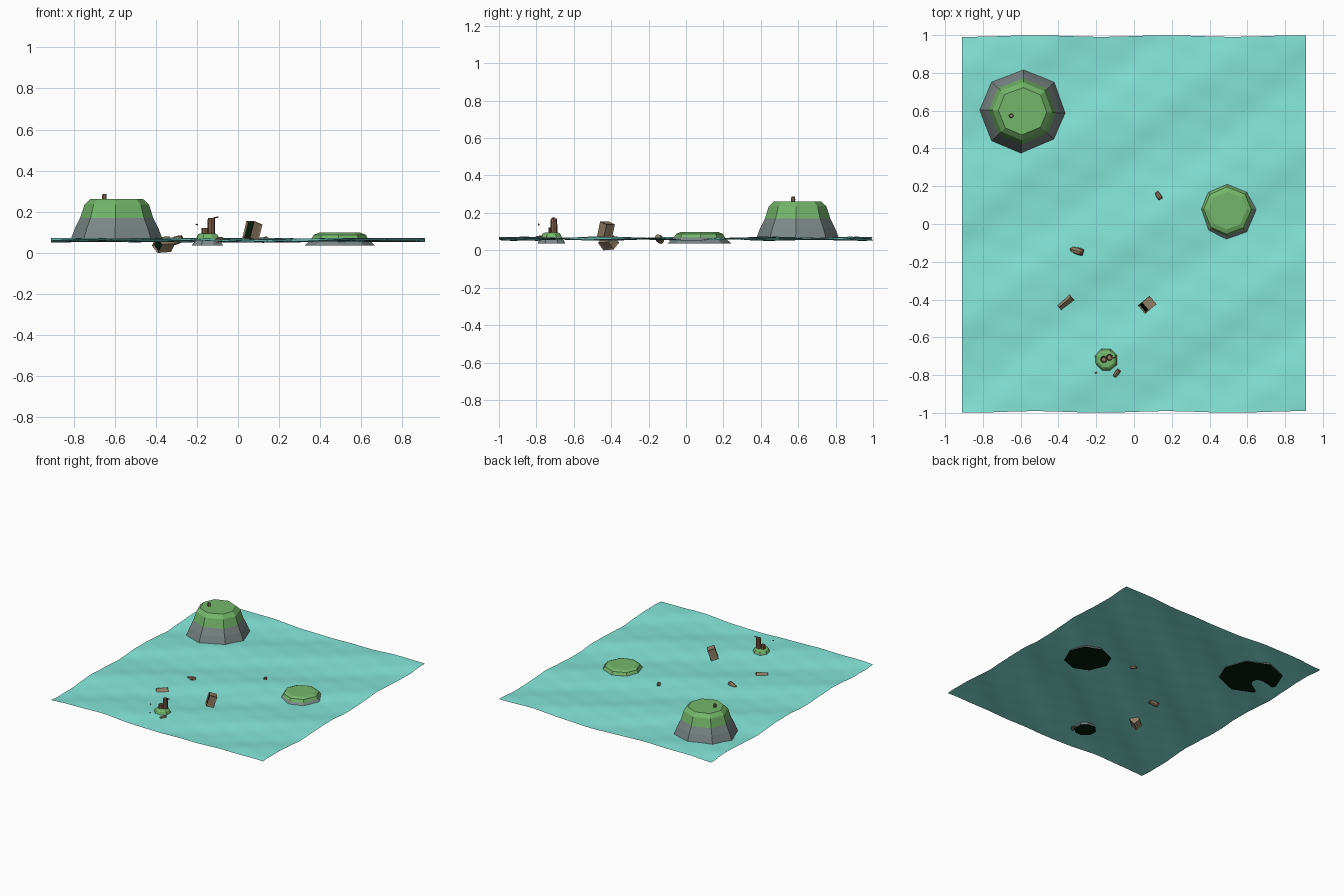
import bpy, bmesh, math, random
from mathutils import Matrix, Euler, Vector

if "Cube" in bpy.data.objects:
    bpy.data.objects.remove(bpy.data.objects["Cube"])

random.seed(4)


def mat(name, rgb):
    m = bpy.data.materials.new(name)
    m.diffuse_color = (*rgb, 1)
    m.use_nodes = True
    m.node_tree.nodes["Principled BSDF"].inputs["Base Color"].default_value = m.diffuse_color
    return m


SEA = mat("sea_teal", (0.235, 0.80, 0.70))
GRASS = mat("grass_green", (0.175, 0.47, 0.145))
ROCK = mat("rock_grey", (0.20, 0.245, 0.245))
WOOD = mat("wood_brown", (0.28, 0.205, 0.13))
BARK = mat("dark_wood", (0.20, 0.10, 0.06))
DARK = mat("underside_dark", (0.001, 0.012, 0.003))


def finish(bm, name, mats, matrix=None, smooth=False):
    if matrix is not None:
        bm.transform(matrix)
    me = bpy.data.meshes.new(name)
    for f in bm.faces:
        f.smooth = smooth
    bm.to_mesh(me)
    bm.free()
    for m in mats:
        me.materials.append(m)
    ob = bpy.data.objects.new(name, me)
    bpy.context.collection.objects.link(ob)
    return ob


def place(loc, rot=(0, 0, 0)):
    return Matrix.Translation(loc) @ Euler([math.radians(a) for a in rot]).to_matrix().to_4x4()


# sea: one thin rippled sheet with diagonal swell
bm = bmesh.new()
bmesh.ops.create_grid(bm, x_segments=72, y_segments=80, size=1)
for v in bm.verts:
    x, y = v.co.x * 0.91, v.co.y * 0.995
    z = 0.062 + 0.007 * math.sin(10 * (y - 0.5 * x) + 2.0) + 0.003 * math.sin(4 * y + 5 * x + 1)
    z += 0.0012 * math.sin(19 * x - 23 * y) + 0.0008 * math.sin(13 * x + 37 * y)
    v.co = (x, y + 0.004 * math.sin(9 * x), z)
finish(bm, "sea", [SEA], smooth=True)


# islands: eight-sided lofts, rock below and grass above, dark base
def island(name, cx, cy, rings, grass_z, jitter, turn=0.0):
    bm = bmesh.new()
    wob = [(random.uniform(-jitter, jitter), random.uniform(-0.06, 0.06)) for _ in range(8)]
    loops = []
    for r, z in rings:
        loops.append([bm.verts.new((cx + (r + w) * math.cos(turn + i * math.pi / 4 + a),
                                    cy + (r + w) * math.sin(turn + i * math.pi / 4 + a), z))
                      for i, (w, a) in enumerate(wob)])
    for lo, hi in zip(loops, loops[1:]):
        for i in range(8):
            j = (i + 1) % 8
            f = bm.faces.new((lo[i], lo[j], hi[j], hi[i]))
            f.material_index = 1 if f.calc_center_median().z > grass_z else 0
    bm.faces.new(loops[-1]).material_index = 1
    bm.faces.new(loops[0][::-1]).material_index = 2
    finish(bm, name, [ROCK, GRASS, DARK])


island("tall_island", -0.588, 0.597,
       [(0.228, 0.055), (0.203, 0.12), (0.178, 0.17), (0.157, 0.235), (0.128, 0.262)], 0.17, 0.004)
island("low_island", 0.495, 0.072,
       [(0.17, 0.036), (0.137, 0.068), (0.125, 0.088), (0.10, 0.098)], 0.07, 0.002)
island("small_island", -0.147, -0.72,
       [(0.081, 0.035), (0.06, 0.068), (0.05, 0.088), (0.04, 0.094)], 0.068, 0.002, 0.4)


# crates: box with recessed panels and an open dark end
def crate(name, loc, rot, size):
    bm = bmesh.new()
    bmesh.ops.create_cube(bm, size=1, matrix=Matrix.Diagonal((*size, 1)))
    end = [f for f in bm.faces if f.normal.x < -0.9]
    sides = [f for f in bm.faces if f.normal.x > -0.9]
    bmesh.ops.inset_individual(bm, faces=sides, thickness=0.008, depth=-0.003)
    bmesh.ops.inset_individual(bm, faces=end, thickness=0.008)
    end[0].material_index = 1
    bmesh.ops.translate(bm, verts=end[0].verts, vec=Vector((0.008, 0, 0)))
    finish(bm, name, [WOOD, DARK], place(loc, rot))


crate("floating_crate", (0.07, -0.428, 0.106), (0, 18, 40), (0.056, 0.058, 0.085))
crate("sunken_crate", (-0.362, -0.414, 0.040), (42, -3, 40), (0.085, 0.054, 0.054))


# barrels: bulged eight-sided staves, with a hoop colour at each end
def barrel(name, loc, rot, r, length, mats=(WOOD, BARK)):
    bm = bmesh.new()
    prof = [(-0.5, 0.78), (-0.3, 0.95), (0, 1.0), (0.3, 0.95), (0.5, 0.78)]
    loops = [[bm.verts.new((k * r * math.cos(i * math.pi / 4), k * r * math.sin(i * math.pi / 4),
                            t * length)) for i in range(8)] for t, k in prof]
    for n, (lo, hi) in enumerate(zip(loops, loops[1:])):
        for i in range(8):
            j = (i + 1) % 8
            bm.faces.new((lo[i], lo[j], hi[j], hi[i])).material_index = int(n in (0, 3))
    bm.faces.new(loops[0][::-1])
    bm.faces.new(loops[-1])
    finish(bm, name, list(mats), place(loc, rot))


barrel("drifting_barrel", (-0.303, -0.142, 0.060), (0, 72, -15), 0.020, 0.072)
barrel("small_drifting_barrel", (0.13, 0.15, 0.064), (0, 80, -58), 0.014, 0.045)
barrel("shore_barrel", (-0.092, -0.79, 0.064), (0, 80, 55), 0.013, 0.046)
barrel("hilltop_barrel", (-0.65, 0.573, 0.272), (0, 0, 20), 0.012, 0.03)


# hollow tree stumps on the small island
def stump(name, loc, r, h):
    bm = bmesh.new()
    bmesh.ops.create_cone(bm, cap_ends=True, segments=8, radius1=r * 1.1, radius2=r, depth=h)
    top = [f for f in bm.faces if f.normal.z > 0.9]
    bmesh.ops.inset_individual(bm, faces=top, thickness=r * 0.3)
    bmesh.ops.translate(bm, verts=top[0].verts, vec=Vector((0, 0, -0.004)))
    top[0].material_index = 1
    finish(bm, name, [BARK, WOOD], place(loc))


stump("tall_stump", (-0.130, -0.706, 0.128), 0.017, 0.085)
stump("short_stump", (-0.160, -0.717, 0.105), 0.017, 0.034)


# twig beside the tall stump and two scraps by the shore
def block(name, loc, rot, size, m):
    bm = bmesh.new()
    bmesh.ops.create_cube(bm, size=1, matrix=Matrix.Diagonal((*size, 1)))
    finish(bm, name, [m], place(loc, rot))


block("twig", (-0.108, -0.709, 0.172), (0, -10, 20), (0.026, 0.005, 0.006), BARK)
block("low_scrap", (-0.203, -0.788, 0.068), (0, 0, 30), (0.012, 0.008, 0.008), BARK)
block("high_scrap", (-0.200, -0.788, 0.138), (0, 20, 10), (0.010, 0.006, 0.006), BARK)
